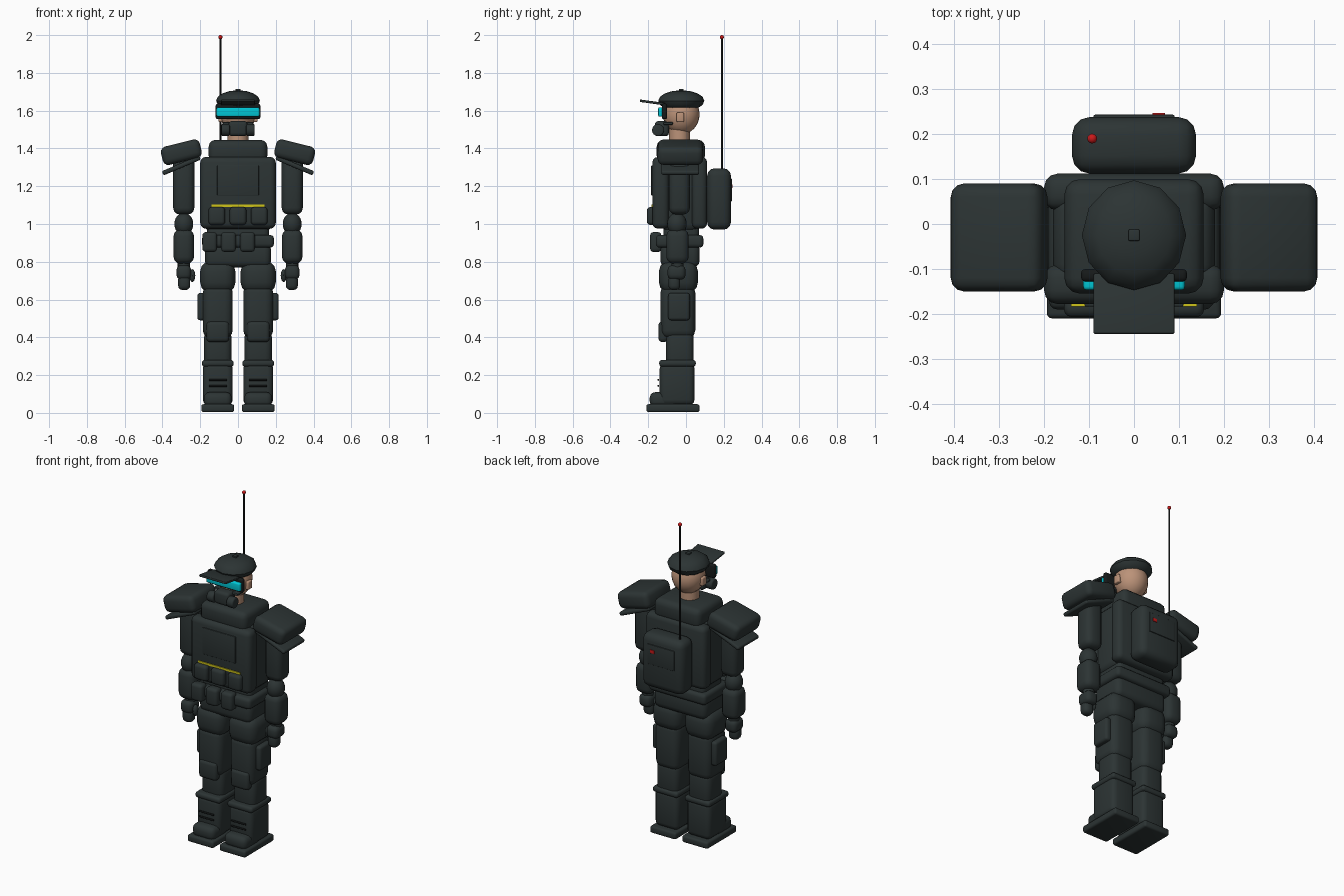
import bpy, math
from mathutils import Vector

cube = bpy.data.objects.get("Cube")
if cube:
    bpy.data.objects.remove(cube)


def material(name, rgb):
    m = bpy.data.materials.new(name)
    m.use_nodes = True
    m.diffuse_color = (*rgb, 1)
    m.node_tree.nodes["Principled BSDF"].inputs["Base Color"].default_value = (*rgb, 1)
    return m


GEAR = material("dark_gear", (0.025, 0.034, 0.034))
BLACK = material("black", (0.008, 0.01, 0.01))
SKIN = material("skin", (0.5, 0.29, 0.19))
CYAN = material("cyan_lens", (0, 0.58, 0.68))
YELLOW = material("yellow_stripe", (0.62, 0.55, 0.01))
RED = material("red_light", (0.6, 0.01, 0.01))


def finish(name, mat, size, tilt=0, bevel=0.0, segments=3):
    o = bpy.context.object
    o.name = name
    o.data.materials.append(mat)
    o.scale = size
    bpy.ops.object.transform_apply(location=False, rotation=True, scale=True)
    if bevel:
        b = o.modifiers.new("round", "BEVEL")
        b.width, b.segments, b.limit_method = bevel, segments, "ANGLE"
        bpy.ops.object.modifier_apply(modifier=b.name)
    bpy.ops.object.shade_smooth_by_angle(angle=math.radians(35))
    o.rotation_euler = tilt if tilt else (0, 0, 0)
    return o


def box(name, x, y, z, mat=GEAR, bevel=0.02, tilt=0):
    """Rounded box given by its (low, high) extents on each axis."""
    lo, hi = Vector((x[0], y[0], z[0])), Vector((x[1], y[1], z[1]))
    bpy.ops.mesh.primitive_cube_add(size=1, location=(lo + hi) / 2)
    return finish(name, mat, hi - lo, tilt, bevel)


def ball(name, centre, radii, mat=GEAR, segments=20, rings=12):
    bpy.ops.mesh.primitive_uv_sphere_add(segments=segments, ring_count=rings, location=centre)
    return finish(name, mat, radii)


def rod(name, centre, radius, length, mat=GEAR, turn=(0, 0, 0), bevel=0.0):
    bpy.ops.mesh.primitive_cylinder_add(vertices=16, radius=radius, depth=length,
                                        location=centre, rotation=turn)
    return finish(name, mat, (1, 1, 1), 0, bevel)


def mid(c, w):
    return (c - w / 2, c + w / 2)


# Head and neck
rod("neck", (0, -0.035, 1.47), 0.055, 0.12, SKIN)
ball("head", (0, -0.025, 1.58), (0.093, 0.097, 0.105), SKIN)
for s in (-1, 1):
    box("ear", mid(s * 0.092, 0.024), (-0.05, -0.01), (1.54, 1.59), SKIN, 0.006)

# Cap with brim and button
ball("cap", (0, -0.025, 1.652), (0.116, 0.122, 0.056), segments=12, rings=8)
box("cap_button", mid(0, 0.025), mid(-0.025, 0.025), (1.70, 1.715), bevel=0.003)
box("cap_brim", mid(0, 0.18), (-0.245, -0.11), (1.637, 1.65), bevel=0.004,
    tilt=(math.radians(-8), 0, 0))

# Goggles
box("goggle_frame", mid(0, 0.236), (-0.128, -0.10), (1.555, 1.637), BLACK, 0.01)
box("goggle_lens", mid(0, 0.226), (-0.147, -0.106), (1.568, 1.618), CYAN, 0.008)

# Breathing mask
box("mask", mid(0, 0.1), (-0.165, -0.09), (1.465, 1.545), GEAR, 0.018)
for s in (-1, 1):
    rod("mask_filter", (s * 0.066, -0.148, 1.497), 0.032, 0.045, GEAR,
        (0, math.pi / 2, 0), 0.008)
    box("mask_strap", mid(s * 0.06, 0.04), (-0.12, -0.07), (1.525, 1.54), GEAR, 0.004)

# Torso and armour
box("collar", mid(0, 0.31), (-0.155, 0.10), (1.325, 1.445), bevel=0.035)
box("torso", mid(0, 0.36), (-0.13, 0.07), (0.96, 1.36), bevel=0.04)
box("chest_plate", mid(0, 0.4), (-0.178, -0.09), (0.975, 1.355), bevel=0.03)
box("back_plate", mid(0, 0.4), (0.03, 0.112), (0.975, 1.355), bevel=0.03)
box("chest_panel", mid(0, 0.22), (-0.184, -0.17), (1.15, 1.31), bevel=0.004)
box("chest_stripe", mid(0, 0.28), (-0.183, -0.174), (1.09, 1.102), YELLOW, 0)
for i in range(3):
    box("chest_pouch", mid(0.112 * (i - 1), 0.088), (-0.207, -0.16), (0.995, 1.09), bevel=0.018)
    box("belt_pouch", mid(0.1 * i - 0.15, 0.078), (-0.19, -0.13), (0.852, 0.957), bevel=0.018)

# Waist
box("waist", mid(0, 0.33), (-0.12, 0.07), (0.9, 1.0), bevel=0.03)
box("belt", mid(0, 0.38), (-0.16, 0.092), (0.875, 0.942), bevel=0.02)
box("pelvis", mid(0, 0.35), (-0.135, 0.072), (0.77, 0.9), bevel=0.035)

# Backpack with radio panel and antenna
box("backpack", mid(0, 0.276), (0.112, 0.238), (0.97, 1.295), bevel=0.04)
box("radio_panel", mid(0, 0.18), (0.23, 0.243), (1.12, 1.24), bevel=0.003)
box("radio_light", mid(0.055, 0.028), (0.236, 0.247), (1.19, 1.21), RED, 0.002)
rod("antenna", (-0.093, 0.19, 1.62), 0.005, 0.74, BLACK)
ball("antenna_tip", (-0.093, 0.19, 1.989), (0.011, 0.011, 0.011), RED, 12, 8)

for s in (-1, 1):
    # Shoulder guards
    ax = s * 0.287
    box("shoulder_guard", mid(s * 0.3, 0.212), mid(-0.03, 0.24), mid(1.38, 0.1),
        bevel=0.03, tilt=(0, math.radians(14 * s), 0))
    box("shoulder_flap", mid(s * 0.3, 0.215), mid(-0.03, 0.2), mid(1.31, 0.024),
        bevel=0.01, tilt=(0, math.radians(23 * s), 0))

    # Arms
    box("upper_arm", mid(ax, 0.112), mid(-0.035, 0.112), (1.05, 1.36), bevel=0.036)
    ball("elbow", (ax, -0.048, 1.0), (0.05, 0.052, 0.06))
    box("forearm", mid(ax, 0.108), mid(-0.045, 0.118), (0.79, 0.972), bevel=0.036)
    rod("wrist", (ax, -0.045, 0.785), 0.032, 0.06)
    box("palm", mid(ax, 0.078), mid(-0.05, 0.095), (0.705, 0.782), bevel=0.026)
    box("fingers", mid(ax - s * 0.002, 0.064), mid(-0.062, 0.062), (0.65, 0.73), bevel=0.024)
    ball("thumb", (ax - s * 0.045, -0.06, 0.727), (0.016, 0.02, 0.034), segments=12, rings=8)

    # Legs
    lx = s * 0.107
    box("upper_thigh", mid(lx, 0.186), mid(-0.04, 0.206), (0.635, 0.805), bevel=0.055)
    box("lower_thigh", mid(lx, 0.158), mid(-0.043, 0.184), (0.395, 0.68), bevel=0.042)
    box("thigh_pouch", mid(s * 0.193, 0.044), mid(-0.037, 0.114), (0.49, 0.635), bevel=0.015)
    box("knee_pad", mid(lx, 0.12), (-0.146, -0.095), (0.375, 0.485), bevel=0.02)
    box("shin", mid(lx, 0.146), mid(-0.033, 0.148), (0.24, 0.435), bevel=0.035)

    # Boots
    box("boot_cuff", mid(lx, 0.168), mid(-0.045, 0.194), (0.245, 0.28), bevel=0.014)
    box("boot_shaft", mid(lx, 0.158), mid(-0.047, 0.184), (0.04, 0.265), bevel=0.03)
    box("boot_toe", mid(lx, 0.148), (-0.192, -0.04), (0.03, 0.11), bevel=0.03)
    box("boot_sole", mid(lx, 0.174), (-0.21, 0.072), (0.004, 0.046), bevel=0.012)
    for k in range(2):
        rod("boot_lace", (lx, -0.147, 0.143 + 0.032 * k), 0.005, 0.095, BLACK,
            (0, math.pi / 2, 0))
